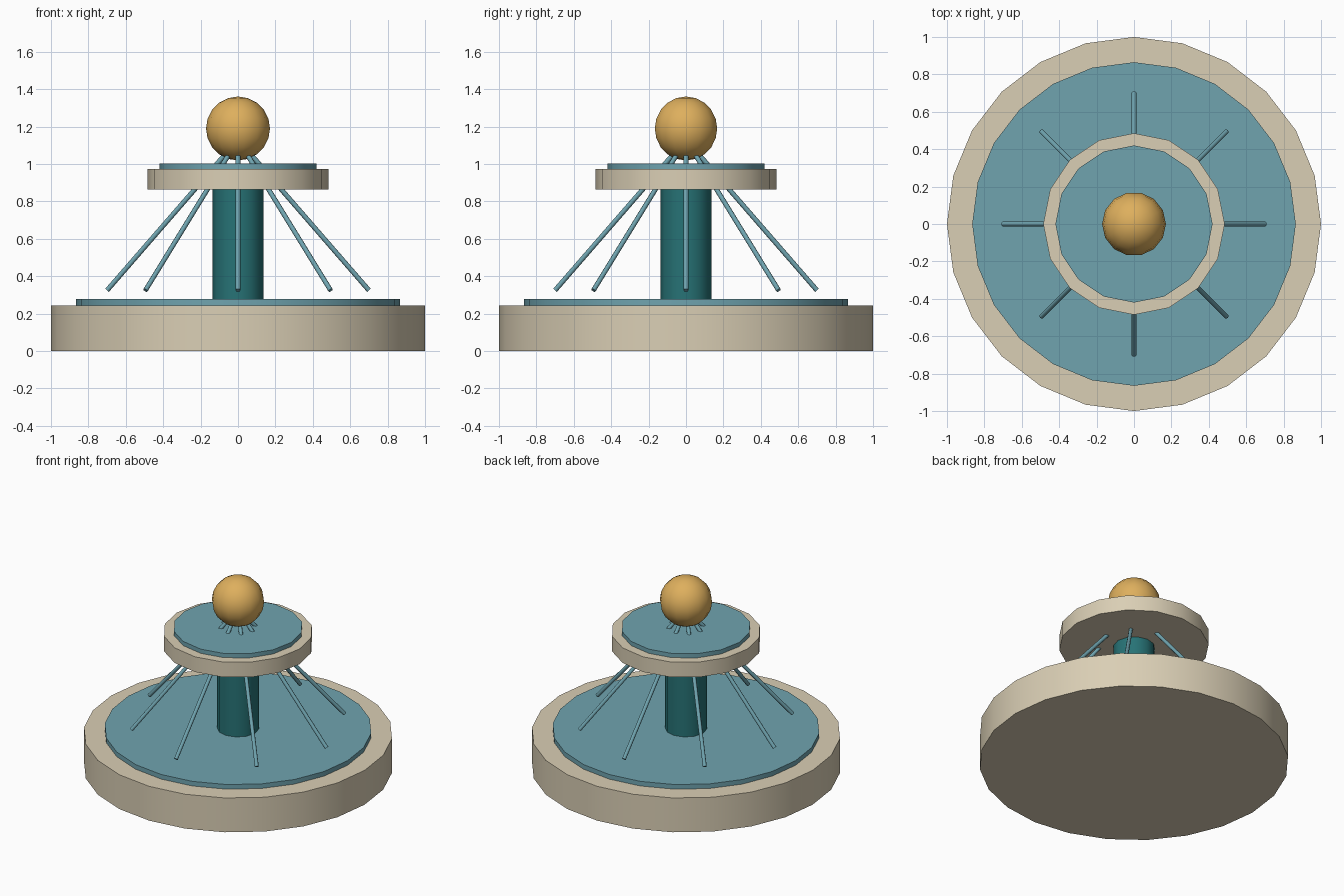
import bpy
from math import sin, cos, pi, radians
from mathutils import Vector

if "Cube" in bpy.data.objects:
    bpy.data.objects.remove(bpy.data.objects["Cube"])


def material(name, rgb):
    m = bpy.data.materials.new(name)
    m.diffuse_color = (*rgb, 1)
    m.use_nodes = True
    m.node_tree.nodes["Principled BSDF"].inputs["Base Color"].default_value = m.diffuse_color
    return m


stone = material("stone", (0.70, 0.62, 0.46))
water = material("water", (0.16, 0.37, 0.43))
teal = material("teal", (0.02, 0.17, 0.18))
gold = material("gold", (0.73, 0.43, 0.11))


def finish(name, mat):
    ob = bpy.context.object
    ob.name = name
    ob.data.materials.append(mat)
    bpy.ops.object.shade_smooth_by_angle(angle=radians(46))
    return ob


def disc(name, r, z0, z1, sides, mat):
    bpy.ops.mesh.primitive_cylinder_add(vertices=sides, radius=r, depth=z1 - z0,
                                        location=(0, 0, (z0 + z1) / 2))
    return finish(name, mat)


# Lower basin with its water, column, upper bowl with its water
disc("lower_basin", 1.0, 0, 0.245, 24, stone)
disc("lower_water", 0.865, 0.24, 0.278, 24, water)
disc("column", 0.135, 0.27, 0.87, 12, teal)
disc("upper_bowl", 0.485, 0.865, 0.973, 16, stone)
disc("upper_water", 0.42, 0.97, 1.003, 16, water)

# Ball finial
bpy.ops.mesh.primitive_uv_sphere_add(segments=14, ring_count=10, radius=0.171,
                                     location=(0, 0, 1.19), rotation=(0, 0, pi / 2))
finish("ball_finial", gold)

# Eight slanted water jets
for i in range(8):
    a = i * pi / 4
    out = Vector((cos(a), sin(a), 0))
    low = out * 0.7 + Vector((0, 0, 0.325))
    high = out * 0.07 + Vector((0, 0, 1.05))
    d = high - low
    bpy.ops.mesh.primitive_cylinder_add(
        vertices=8, radius=0.013, depth=d.length, location=(low + high) / 2,
        rotation=d.to_track_quat('Z', 'Y').to_euler())
    finish(f"water_jet_{i + 1}", water)
